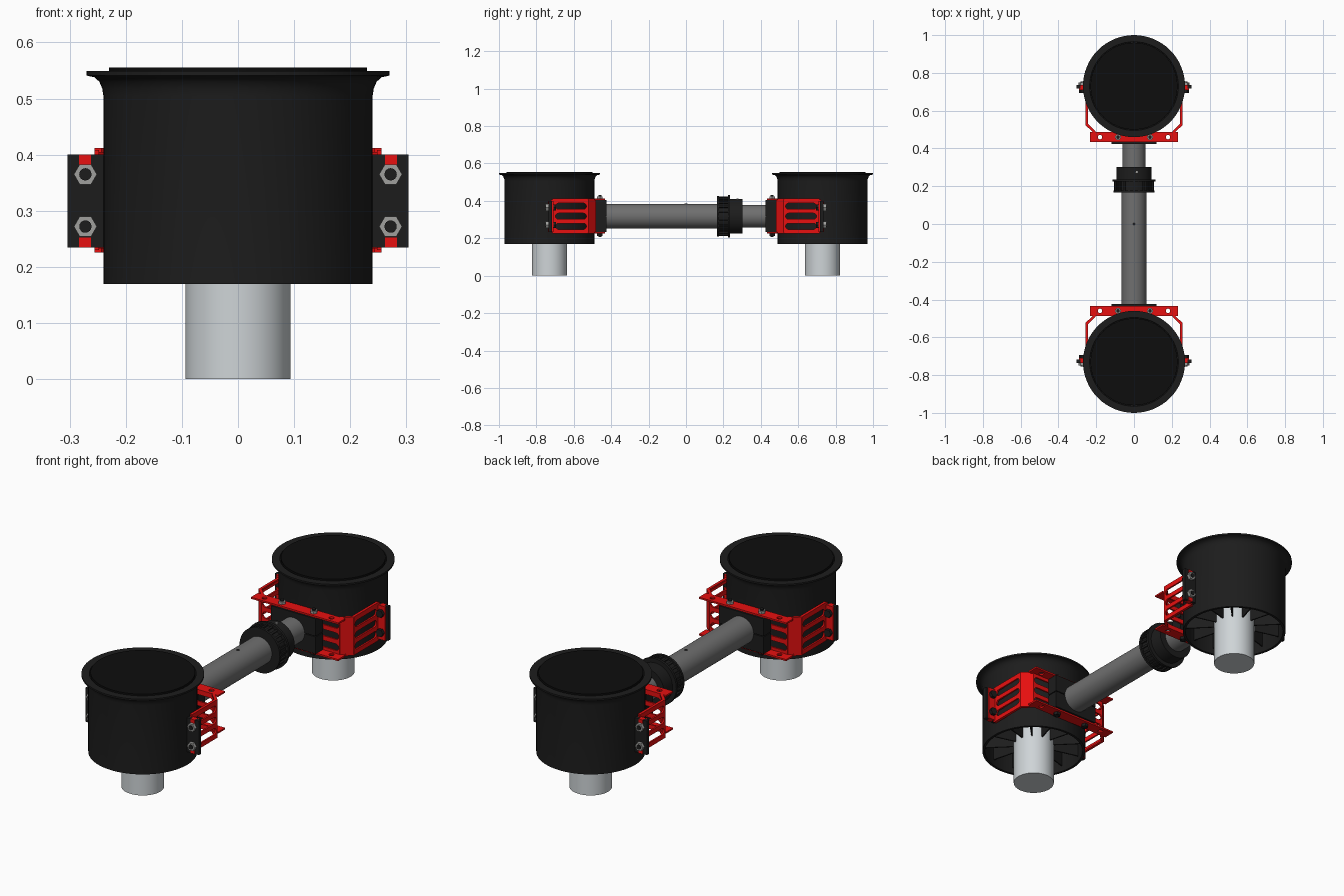
import bpy, bmesh
from math import pi, cos, sin
from mathutils import Matrix, Vector

if "Cube" in bpy.data.objects:
    bpy.data.objects.remove(bpy.data.objects["Cube"])


def material(name, c):
    m = bpy.data.materials.new(name)
    m.diffuse_color = (*c, 1)
    m.use_nodes = True
    m.node_tree.nodes["Principled BSDF"].inputs["Base Color"].default_value = m.diffuse_color
    return m


BLACK = material("black_plastic", (0.012, 0.012, 0.012))
LID = material("lid_black", (0.004, 0.004, 0.004))
RED = material("red_paint", (0.8, 0.005, 0.005))
STEEL = material("steel", (0.35, 0.35, 0.34))
PIPE = material("pipe_grey", (0.16, 0.16, 0.16))
PALE = material("pale_grey", (0.62, 0.66, 0.68))


def finish(name, bm, mat, matrix=Matrix()):
    bmesh.ops.remove_doubles(bm, verts=bm.verts, dist=1e-5)
    bmesh.ops.recalc_face_normals(bm, faces=bm.faces)
    bm.transform(matrix)
    me = bpy.data.meshes.new(name)
    bm.to_mesh(me)
    bm.free()
    me.materials.append(mat)
    ob = bpy.data.objects.new(name, me)
    bpy.context.collection.objects.link(ob)
    bpy.ops.object.select_all(action='DESELECT')
    ob.select_set(True)
    bpy.context.view_layer.objects.active = ob
    bpy.ops.object.shade_smooth_by_angle(angle=pi / 6)
    return ob


def lathe(name, profile, steps, mat, matrix=Matrix()):
    """Spin (radius, height) points about the local z axis."""
    bm = bmesh.new()
    vs = [bm.verts.new((r, 0, z)) for r, z in profile]
    es = [bm.edges.new(p) for p in zip(vs, vs[1:])]
    bmesh.ops.spin(bm, geom=vs + es, cent=(0, 0, 0), axis=(0, 0, 1),
                   angle=2 * pi, steps=steps)
    return finish(name, bm, mat, matrix)


def rod(name, r, a, b, steps, mat, matrix=Matrix()):
    return lathe(name, [(0, a), (r, a), (r, b), (0, b)], steps, mat, matrix)


def box(name, lo, hi, mat, matrix=Matrix()):
    bm = bmesh.new()
    bmesh.ops.create_cube(bm, size=1)
    lo, hi = Vector(lo), Vector(hi)
    bm.transform(Matrix.Translation((lo + hi) / 2) @ Matrix.Diagonal((*(hi - lo), 1)))
    return finish(name, bm, mat, matrix)


def stadium(cx, cy, length, r, n=8):
    h = length / 2 - r
    return [(cx + s * h + r * cos(a), cy + r * sin(a))
            for s, a0 in ((1, -pi / 2), (-1, pi / 2))
            for a in [a0 + pi * i / n for i in range(n + 1)][:n + (h > 0)]]


def rect(x0, y0, x1, y1):
    return [(x0, y0), (x1, y0), (x1, y1), (x0, y1)]


def plate(name, loops, t, mat, matrix):
    """Flat sheet: first loop is the outline, the others are holes."""
    cu = bpy.data.curves.new(name, 'CURVE')
    cu.dimensions, cu.fill_mode, cu.extrude = '2D', 'BOTH', t / 2
    for pts in loops:
        sp = cu.splines.new('POLY')
        sp.points.add(len(pts) - 1)
        for p, (x, y) in zip(sp.points, pts):
            p.co = (x, y, 0, 1)
        sp.use_cyclic_u = True
    tmp = bpy.data.objects.new(name + "_curve", cu)
    bpy.context.collection.objects.link(tmp)
    me = bpy.data.meshes.new_from_object(
        tmp.evaluated_get(bpy.context.evaluated_depsgraph_get()))
    bm = bmesh.new()
    bm.from_mesh(me)
    bpy.data.objects.remove(tmp)
    bpy.data.meshes.remove(me)
    return finish(name, bm, mat, matrix)


def frame(o, x, y):
    x, y = Vector(x).normalized(), Vector(y).normalized()
    m = Matrix((x, y, x.cross(y))).transposed().to_4x4()
    m.translation = Vector(o)
    return m


ALONG_Y = frame((0, 0, 0), (1, 0, 0), (0, 0, -1))   # local z -> +y
AXIS_Z = 0.318
ROWS = (0.264, 0.318, 0.372)


def at(x, y, z, base=Matrix()):
    return Matrix.Translation((x, y, z)) @ base


def build_end(side, M):
    def nm(s):
        return side + "_" + s
    C = M @ at(0, 0.73, 0)
    # cup with flared rim, hollow underneath
    lathe(nm("cup"), [(0, 0.50), (0.228, 0.50), (0.228, 0.17), (0.24, 0.17), (0.24, 0.505),
                      (0.242, 0.518), (0.247, 0.53), (0.256, 0.538), (0.27, 0.541),
                      (0.27, 0.549), (0.235, 0.549), (0.233, 0.54), (0, 0.54)], 64, BLACK, C)
    rod(nm("lid"), 0.23, 0.53, 0.555, 64, LID, C)
    rod(nm("post"), 0.094, 0, 0.5, 48, PALE, C)
    # ribs inside the cup
    for i in range(12):
        box(nm("rib"), (0.09, -0.003, 0.20), (0.232, 0.003, 0.505), BLACK,
            C @ Matrix.Rotation((i + 0.5) * pi / 6, 4, 'Z'))
    # bracket front panel and top / bottom flanges
    slots = [stadium(x, z, 0.13, 0.016) for z in ROWS for x in (-0.14, 0.14)]
    plate(nm("bracket_front"), [rect(-0.21, 0.23, 0.21, 0.408)] + slots, 0.008, RED,
          M @ frame((0, 0.484, 0), (1, 0, 0), (0, 0, 1)))
    holes = [stadium(x, 0.46, 0.024, 0.012) for x in (-0.18, 0.18)]
    for z in (0.23, 0.408):
        plate(nm("bracket_flange"), [rect(-0.234, 0.433, 0.234, 0.488)] + holes,
              0.008, RED, M @ at(0, 0, z))
    for s in (-1, 1):
        # bent corner, slotted side and its lips
        plate(nm("bracket_corner"), [rect(0, 0.23, 0.062, 0.408)], 0.008, RED,
              M @ frame((s * 0.208, 0.483, 0), (s * 0.044, 0.042, 0), (0, 0, 1)))
        plate(nm("bracket_side"),
              [rect(0.522, 0.23, 0.722, 0.408)] + [stadium(0.615, z, 0.165, 0.016) for z in ROWS],
              0.008, RED, M @ frame((s * 0.252, 0, 0), (0, 1, 0), (0, 0, 1)))
        lip = [(0.212, 0.48), (0.256, 0.523), (0.256, 0.715), (0.243, 0.715),
               (0.243, 0.53), (0.203, 0.49)]
        for z in (0.23, 0.408):
            plate(nm("bracket_lip"), [[(s * x, y) for x, y in lip]], 0.008, RED, M @ at(0, 0, z))
        # bolted tab against the cup ear
        xs = sorted((s * 0.25, s * 0.292))
        box(nm("bracket_tab"), (xs[0], 0.709, 0.235), (xs[1], 0.717, 0.40), RED, M)
        xs = sorted((s * 0.232, s * 0.304))
        box(nm("ear"), (xs[0], 0.717, 0.235), (xs[1], 0.735, 0.40), BLACK, M)
        xs = sorted((s * 0.262, s * 0.283))
        for z in (0.235, 0.383):
            box(nm("tab_end"), (xs[0], 0.712, z - 0.0005), (xs[1], 0.737, z + 0.0175), RED, M)
        for z in (0.272, 0.365):
            B = M @ at(s * 0.272, 0, z, ALONG_Y)
            lathe(nm("ear_nut"), [(0.011, 0.735), (0.0205, 0.735), (0.0205, 0.75),
                                  (0.011, 0.75), (0.011, 0.735)], 6, STEEL, B)
            rod(nm("ear_bolt"), 0.011, 0.70, 0.754, 16, BLACK, B)
            rod(nm("ear_bolt_head"), 0.019, 0.694, 0.709, 6, BLACK, B)
        # vertical bolts through flange and saddle
        B = M @ at(s * 0.085, 0.46, 0)
        rod(nm("saddle_bolt"), 0.009, 0.208, 0.432, 16, BLACK, B)
        rod(nm("saddle_nut"), 0.017, 0.412, 0.424, 6, STEEL, B)
        rod(nm("saddle_bolt_head"), 0.017, 0.212, 0.226, 6, BLACK, B)
    # split saddle clamping the pipe end
    box(nm("saddle_lower"), (-0.12, 0.424, 0.234), (0.12, 0.48, 0.316), BLACK, M)
    box(nm("saddle_upper"), (-0.12, 0.424, 0.320), (0.12, 0.48, 0.404), BLACK, M)
    box(nm("saddle_core"), (-0.115, 0.43, 0.31), (0.115, 0.48, 0.325), BLACK, M)


build_end("back", Matrix())
build_end("front", Matrix.Rotation(pi, 4, 'Z'))

# telescopic pipe
P = at(0, 0, AXIS_Z, ALONG_Y)
rod("outer_pipe", 0.066, -0.43, 0.25, 48, PIPE, P)
rod("inner_pipe", 0.061, 0.24, 0.43, 48, PIPE, P)
rod("pipe_pin", 0.007, AXIS_Z + 0.05, AXIS_Z + 0.0675, 16, BLACK)

# locking collar with ribbed grip
lathe("collar", [(0.06, 0.166), (0.108, 0.166), (0.108, 0.177), (0.098, 0.177), (0.098, 0.224),
                 (0.113, 0.224), (0.113, 0.236), (0.093, 0.236), (0.093, 0.302),
                 (0.06, 0.302), (0.06, 0.166)], 48, BLACK, P)
for i in range(24):
    box("collar_grip", (0.095, -0.005, 0.17), (0.105, 0.005, 0.23), BLACK,
        P @ Matrix.Rotation(i * pi / 12, 4, 'Z'))
rod("collar_pin", 0.006, AXIS_Z + 0.08, AXIS_Z + 0.095, 16, STEEL, at(0.015, 0.275, 0))
